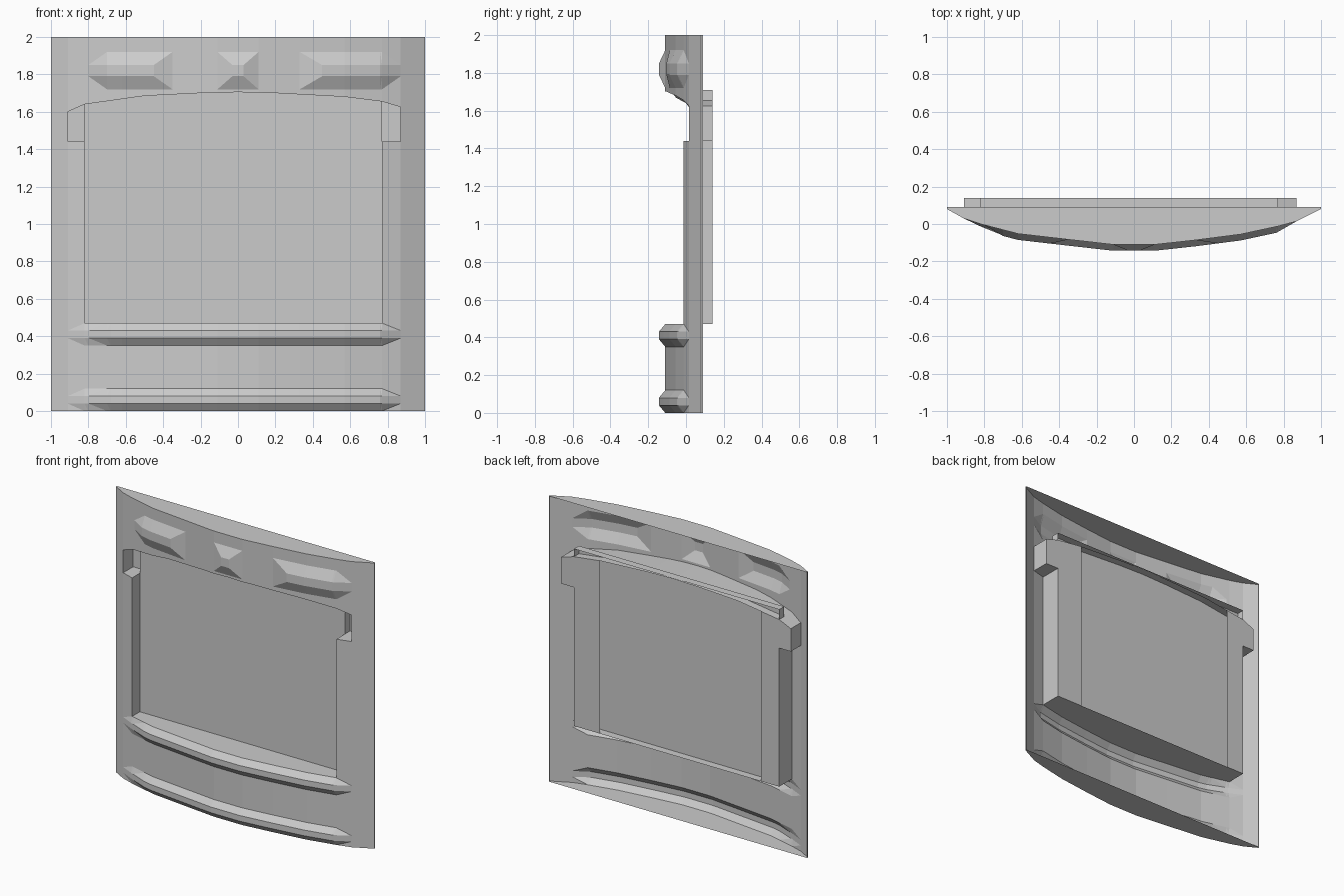
import bpy, bmesh

cube = bpy.data.objects.get("Cube")
if cube:
    bpy.data.objects.remove(cube, do_unlink=True)

grey = bpy.data.materials.new("plain_grey")
grey.use_nodes = True
grey.diffuse_color = (0.6, 0.6, 0.6, 1)
grey.node_tree.nodes["Principled BSDF"].inputs["Base Color"].default_value = grey.diffuse_color

RIM_Y, PANEL_Y, BACK_Y = 0.09, 0.085, 0.14
SILL, TAB_Z, PANEL_TOP = 0.47, 1.44, 1.71
LEFT, RIGHT, TAB_LEFT, TAB_RIGHT = -0.82, 0.77, -0.91, 0.87
FLANGE_LEFT, FLANGE_RIGHT = -0.68, 0.57

# Bowed plan of the plate (x, y) and arched top of the opening (x, z)
BOW = [(-1, 0.08), (-0.91, 0.03), (-0.82, 0), (-0.62, -0.052), (-0.35, -0.083), (-0.11, -0.11),
       (0.11, -0.11), (0.33, -0.086), (0.57, -0.055), (0.77, -0.012), (0.87, 0.015), (1, 0.08)]
ARCH = [(-0.91, 1.6), (-0.82, 1.64), (-0.5, 1.685), (-0.2, 1.7), (0, 1.705),
        (0.2, 1.7), (0.57, 1.68), (0.77, 1.655), (0.87, 1.625)]
# Raised shapes: outer and inner limits across, then up
BUMPS = [((-0.8, -0.7, -0.45, -0.35), (1.72, 1.79, 1.85, 1.92)),
         ((-0.11, -0.03, 0.03, 0.11), (1.72, 1.79, 1.85, 1.92)),
         ((0.33, 0.45, 0.76, 0.87), (1.72, 1.79, 1.85, 1.92)),
         ((-0.91, -0.68, 0.76, 0.87), (0, 0.04, 0.08, 0.12)),
         ((-0.91, -0.68, 0.76, 0.87), (0.35, 0.39, 0.43, SILL))]


def along(points, x):
    """Linear interpolation along a profile."""
    if x <= points[0][0]:
        return points[0][1]
    for (a, p), (b, q) in zip(points, points[1:]):
        if x <= b:
            return p + (q - p) * (x - a) / (b - a)
    return points[-1][1]


def ramp(t, limits):
    a, b, c, d = limits
    return max(0, min(1, (t - a) / (b - a), (d - t) / (d - c)))


def relief(x, z):
    return max(0.033 * min(ramp(x, bx), ramp(z, bz)) for bx, bz in BUMPS)


def add_object(name, faces):
    bm = bmesh.new()
    for face in faces:
        bm.faces.new([bm.verts.new(p) for p in face])
    bmesh.ops.remove_doubles(bm, verts=bm.verts, dist=0.0005)
    bmesh.ops.recalc_face_normals(bm, faces=bm.faces)
    mesh = bpy.data.meshes.new(name)
    bm.to_mesh(mesh)
    bm.free()
    mesh.materials.append(grey)
    obj = bpy.data.objects.new(name, mesh)
    bpy.context.collection.objects.link(obj)


# Grid lines through every profile corner; one row follows the arch
ARCH_ROW = 1.7
xs = sorted({p[0] for p in BOW + ARCH} | {v for bx, _ in BUMPS for v in bx})
zs = sorted({v for _, bz in BUMPS for v in bz} | {TAB_Z, ARCH_ROW, 2})


def front(i, j):
    x, z = xs[i], zs[j]
    if z == ARCH_ROW:
        z = along(ARCH, x)
    return (x, along(BOW, x) - relief(x, z), z)


def back(i, j):
    x, _, z = front(i, j)
    return (x, BACK_Y, z)


def is_open(i, j):
    if not (0 <= i < len(xs) - 1 and 0 <= j < len(zs) - 1):
        return False
    x, z = (xs[i] + xs[i + 1]) / 2, (zs[j] + zs[j + 1]) / 2
    main = LEFT < x < RIGHT and SILL < z < ARCH_ROW
    tabs = TAB_LEFT < x < TAB_RIGHT and TAB_Z < z < ARCH_ROW
    return main or tabs


plate, flanges, walls = [], [], []
for i in range(len(xs) - 1):
    mid = (xs[i] + xs[i + 1]) / 2
    for j in range(len(zs) - 1):
        ids = [(i, j), (i + 1, j), (i + 1, j + 1), (i, j + 1)]
        if is_open(i, j):
            if not FLANGE_LEFT < mid < FLANGE_RIGHT:
                flanges.append([back(*c) for c in ids])
            sides = [(i, j - 1), (i + 1, j), (i, j + 1), (i - 1, j)]
            for k, side in enumerate(sides):
                if not is_open(*side):
                    a, b = ids[k], ids[(k + 1) % 4]
                    walls.append([front(*a), front(*b), back(*b), back(*a)])
            continue
        # Inner bump corners are hipped, outer ends are chamfered
        q = [front(*c) for c in ids]
        r = [relief(p[0], p[2]) for p in q]
        twist = r[0] + r[2] - r[1] - r[3]
        if abs(mid) > abs(FLANGE_LEFT):
            twist = -twist
        if abs(twist) < 1e-6:
            plate.append(q)
        elif twist > 0:
            plate += [[q[0], q[1], q[2]], [q[0], q[2], q[3]]]
        else:
            plate += [[q[0], q[1], q[3]], [q[1], q[2], q[3]]]

# Thin upright lips at both sides of the plate
for i in (0, len(xs) - 1):
    for j in range(len(zs) - 1):
        a, b = front(i, j), front(i, j + 1)
        plate.append([a, b, (b[0], RIM_Y, b[2]), (a[0], RIM_Y, a[2])])

add_object("front_plate", plate)
add_object("rear_flanges", flanges)
add_object("recess_walls", walls)

# Bow-shaped top and bottom caps; the back stays open
for name, j in (("bottom_cap", 0), ("top_cap", len(zs) - 1)):
    z = zs[j]
    edge = [front(i, j) for i in range(len(xs))]
    add_object(name, [edge + [(1, RIM_Y, z), (-1, RIM_Y, z)]])

# Recessed panel: a shallow tray, open at the back
rim = [(LEFT, SILL), (RIGHT, SILL), (RIGHT, PANEL_TOP), (LEFT, PANEL_TOP)]
tray = [[(x, PANEL_Y, z) for x, z in rim]]
for (ax, az), (bx, bz) in zip(rim, rim[1:] + rim[:1]):
    tray.append([(ax, PANEL_Y, az), (bx, PANEL_Y, bz), (bx, BACK_Y, bz), (ax, BACK_Y, az)])
add_object("recessed_panel", tray)
